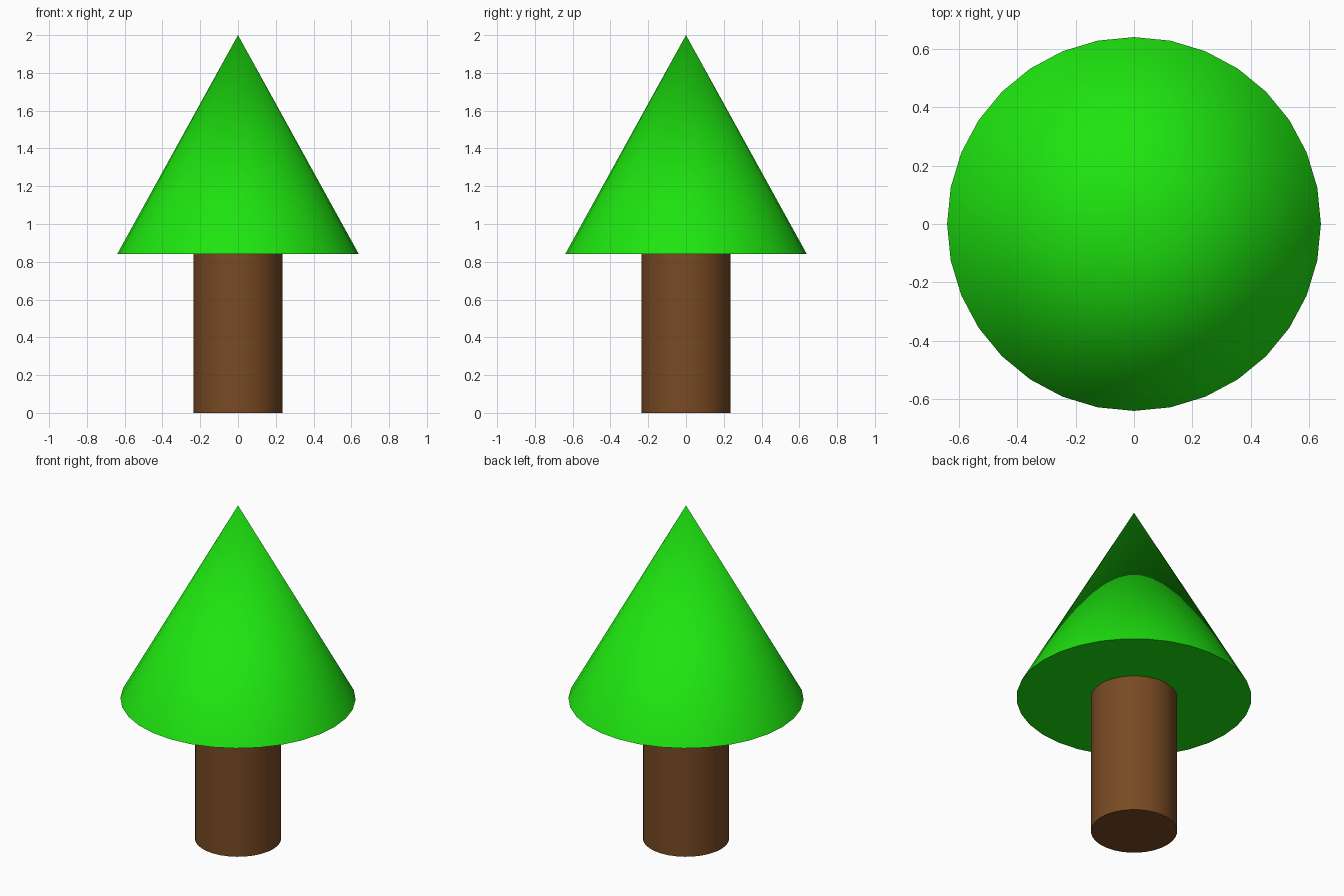
import bpy
import math

if "Cube" in bpy.data.objects:
    bpy.data.objects.remove(bpy.data.objects["Cube"])


def finish(name, color):
    """Name, colour and smooth the part just added."""
    obj = bpy.context.object
    obj.name = name
    mat = bpy.data.materials.new(name + "_material")
    mat.diffuse_color = (*color, 1.0)
    mat.use_nodes = True
    mat.node_tree.nodes["Principled BSDF"].inputs["Base Color"].default_value = mat.diffuse_color
    obj.data.materials.append(mat)
    bpy.ops.object.shade_smooth_by_angle(angle=math.radians(40))
    return obj


BASE_Z = 0.84   # underside of the foliage
TOP_Z = 2.0     # tip of the tree

# Trunk: plain cylinder standing on the ground
bpy.ops.mesh.primitive_cylinder_add(
    vertices=32, radius=0.235, depth=BASE_Z, location=(0, 0, BASE_Z / 2))
finish("trunk", (0.19, 0.069, 0.017))

# Foliage: one wide cone with a flat underside
bpy.ops.mesh.primitive_cone_add(
    vertices=32, radius1=0.64, radius2=0, depth=TOP_Z - BASE_Z,
    location=(0, 0, (BASE_Z + TOP_Z) / 2))
finish("foliage", (0.013, 0.78, 0.005))
